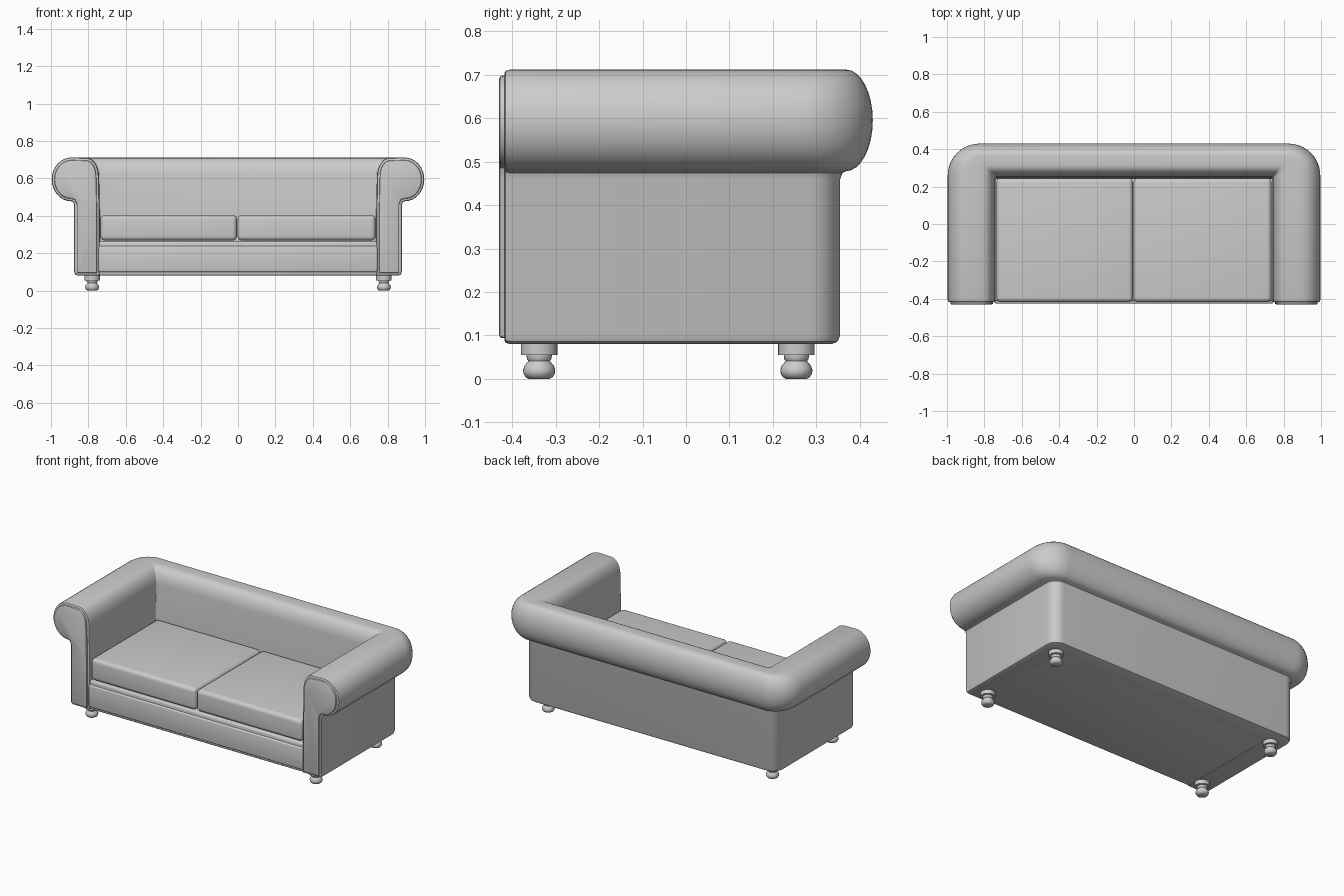
import bpy, bmesh
from math import cos, sin, pi, radians
from mathutils import Vector

if "Cube" in bpy.data.objects:
    bpy.data.objects.remove(bpy.data.objects["Cube"])


def finish(name, bm, angle=35):
    bmesh.ops.recalc_face_normals(bm, faces=bm.faces)
    me = bpy.data.meshes.new(name)
    bm.to_mesh(me)
    bm.free()
    ob = bpy.data.objects.new(name, me)
    bpy.context.collection.objects.link(ob)
    bpy.ops.object.select_all(action='DESELECT')
    ob.select_set(True)
    bpy.context.view_layer.objects.active = ob
    bpy.ops.object.shade_smooth_by_angle(angle=radians(angle))
    return ob


def loft(name, rings, angle=35):
    """Skin closed rings of equal length and cap both ends."""
    bm = bmesh.new()
    vs = [[bm.verts.new(p) for p in r] for r in rings]
    n = len(rings[0])
    for a, b in zip(vs, vs[1:]):
        for i in range(n):
            j = (i + 1) % n
            bm.faces.new((a[i], a[j], b[j], b[i]))
    bm.faces.new(vs[0])
    bm.faces.new(vs[-1])
    return finish(name, bm, angle)


def box(name, lo, hi, bevel=0.0, segments=4):
    bm = bmesh.new()
    bmesh.ops.create_cube(bm, size=1)
    for v in bm.verts:
        v.co = Vector([(a + b) / 2 + c * (b - a) for a, b, c in zip(lo, hi, v.co)])
    if bevel:
        bmesh.ops.bevel(bm, geom=bm.edges[:], offset=bevel, segments=segments,
                        profile=0.5, affect='EDGES')
    return finish(name, bm)


def shrink(poly, t):
    """Inset a clockwise outline by t."""
    out = []
    for i, p in enumerate(poly):
        d1 = (p - poly[i - 1]).normalized()
        d2 = (poly[(i + 1) % len(poly)] - p).normalized()
        n1, n2 = Vector((d1.y, -d1.x)), Vector((d2.y, -d2.x))
        out.append(p + t * (n1 + n2) / (1 + n1.dot(n2)))
    return out


# Scroll profile: (x on the arm, y on the back, z)
prof = [(0.74, 0.24, 0.08), (0.74, 0.24, 0.40), (0.742, 0.246, 0.52)]
for i in range(9):                                   # inner shoulder
    a = pi - i * pi / 16
    prof.append((0.81 + 0.066 * cos(a), 0.315 + 0.062 * cos(a), 0.61 + 0.1 * sin(a)))
for i in range(17):                                  # outer roll
    a = pi / 2 - i * pi / 16
    prof.append((0.892 + 0.104 * cos(a), 0.368 + 0.062 * cos(a), 0.595 + 0.117 * sin(a)))
prof += [(0.882, 0.36, 0.474), (0.876, 0.355, 0.46), (0.876, 0.355, 0.10),
         (0.87, 0.349, 0.086), (0.856, 0.335, 0.08)]
outline = [Vector((x, z)) for x, y, z in prof]


def front_ring(inset, y, side=1):
    return [(side * p.x, y, p.y) for p in shrink(outline, inset)]


def corner_ring(a):
    ring = []
    for x, y, z in prof:
        r = 0.005 + 0.165 * ((x - 0.74) / 0.256) ** 1.5
        ring.append((x - r + r * cos(a), y - r + r * sin(a), z))
    return ring


# Arms and back: one sweep around a U
half = [front_ring(0.009, -0.418), front_ring(0.003, -0.415), front_ring(0, -0.405)]
half += [corner_ring(i * pi / 20) for i in range(11)]
loft("arms_and_back", half + [[(-x, y, z) for x, y, z in r] for r in reversed(half)])

# Padded facings on the arm fronts
for side, label in ((1, "right"), (-1, "left")):
    loft(label + "_arm_facing", [front_ring(0.014, -0.41, side), front_ring(0.014, -0.424, side),
                                 front_ring(0.016, -0.428, side), front_ring(0.021, -0.43, side)])

# Base, front rail panel, seat cushions
box("base", (-0.745, -0.413, 0.081), (0.745, 0.30, 0.262), 0.01, 3)
box("front_rail", (-0.745, -0.425, 0.10), (0.745, -0.39, 0.238), 0.008, 3)
box("left_cushion", (-0.735, -0.418, 0.268), (-0.006, 0.245, 0.405), 0.024, 5)
box("right_cushion", (-0.002, -0.418, 0.268), (0.735, 0.245, 0.405), 0.024, 5)

# Turned feet
turn = [(0.024, 0), (0.031, 0.004), (0.036, 0.012), (0.037, 0.02), (0.034, 0.03), (0.028, 0.037),
        (0.025, 0.041), (0.028, 0.046), (0.029, 0.052), (0.029, 0.055), (0.042, 0.055), (0.042, 0.083)]
for sx, lr in ((-1, "left"), (1, "right")):
    for y, fb in ((-0.338, "front"), (0.254, "back")):
        loft(f"{fb}_{lr}_foot", [[(sx * 0.78 + r * cos(k * pi / 12), y + r * sin(k * pi / 12), z)
                                  for k in range(24)] for r, z in turn])
